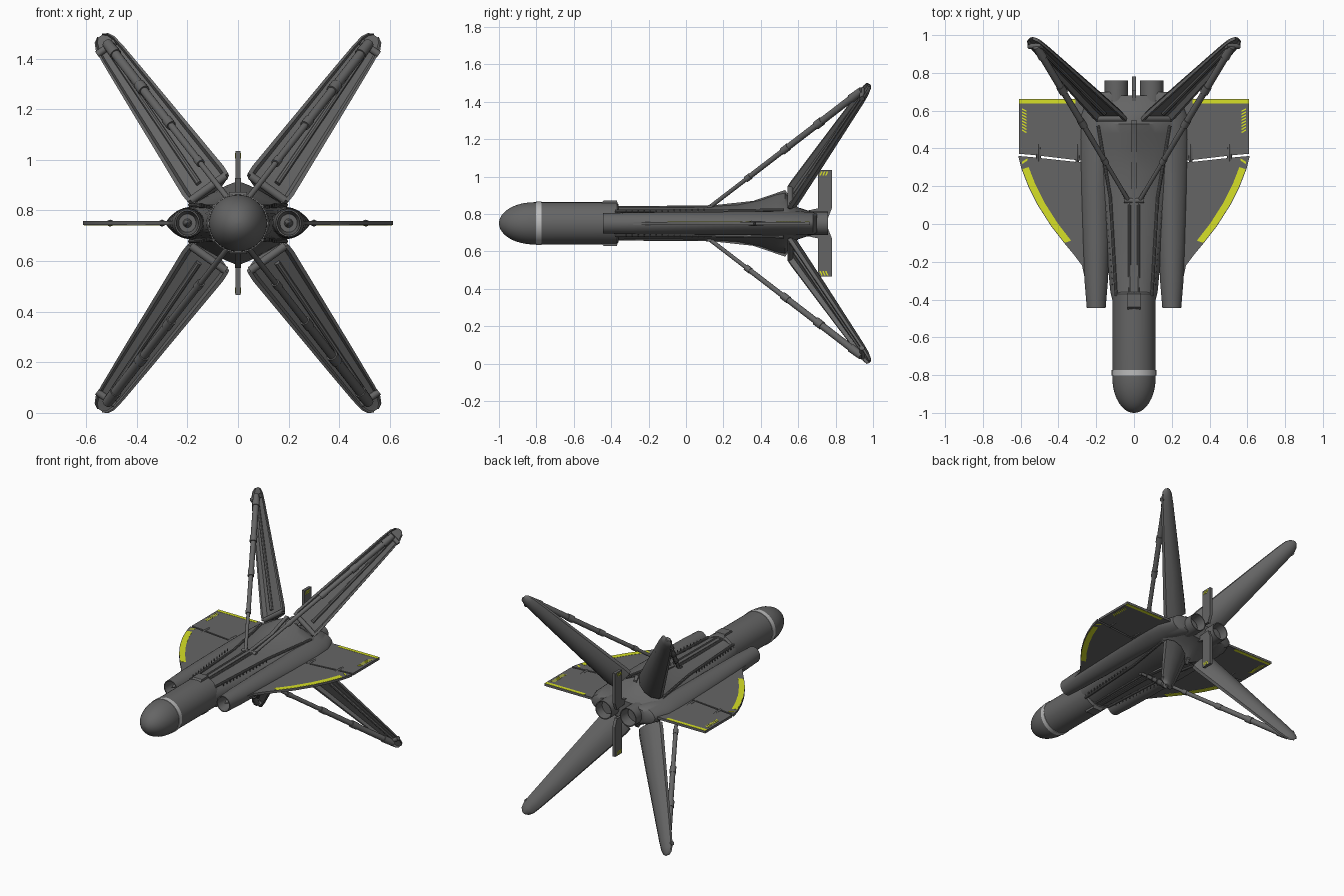
import bpy, bmesh, math
from mathutils import Vector, Matrix

Z0 = 0.75  # height of the body axis; everything is built around z = 0


def material(name, col):
    m = bpy.data.materials.new(name)
    m.diffuse_color = col
    return m


GREY = material("dark_grey", (0.13, 0.13, 0.13, 1))
YELLOW = material("marking_yellow", (0.68, 0.75, 0.02, 1))
LIGHT = material("light_band", (0.5, 0.5, 0.5, 1))


def make(name, verts, faces, mat=GREY, angle=35):
    me = bpy.data.meshes.new(name)
    me.from_pydata([tuple(v) for v in verts], [], faces)
    bm = bmesh.new()
    bm.from_mesh(me)
    bmesh.ops.recalc_face_normals(bm, faces=bm.faces)
    bm.to_mesh(me)
    bm.free()
    ob = bpy.data.objects.new(name, me)
    bpy.context.collection.objects.link(ob)
    ob.location.z = Z0
    me.materials.append(mat)
    bpy.ops.object.select_all(action='DESELECT')
    ob.select_set(True)
    bpy.context.view_layer.objects.active = ob
    bpy.ops.object.shade_smooth_by_angle(angle=math.radians(angle))
    return ob


def loft(name, rings, mat=GREY, angle=35):
    n = len(rings[0])
    verts = [v for r in rings for v in r]
    faces = [(i * n + j, i * n + (j + 1) % n, (i + 1) * n + (j + 1) % n, (i + 1) * n + j)
             for i in range(len(rings) - 1) for j in range(n)]
    faces += [tuple(range(n)), tuple(range(len(verts) - n, len(verts)))]
    return make(name, verts, faces, mat, angle)


def ring(y, rx, rz, cx=0, cz=0, e=2.0, n=40):
    # superellipse section across the body axis; e < 2 gives a pointed lens
    out = []
    for k in range(n):
        a = 2 * math.pi * k / n
        c, s = math.cos(a), math.sin(a)
        out.append(Vector((cx + rx * math.copysign(abs(c) ** (2 / e), c), y,
                           cz + rz * math.copysign(abs(s) ** (2 / e), s))))
    return out


def rod(name, p, q, radii, n=16, mat=GREY):
    # stepped round bar: radii = [(fraction, radius), ...]
    p, q = Vector(p), Vector(q)
    rot = (q - p).to_track_quat('Z', 'Y')
    rings = [[p.lerp(q, t) + rot @ Vector((r * math.cos(2 * math.pi * k / n), r * math.sin(2 * math.pi * k / n), 0))
              for k in range(n)] for t, r in radii]
    return loft(name, rings, mat)


def plate(name, pts, h, mat=GREY, sx=1, upright=False, sz=1):
    # flat outline of thickness 2h, in the xy plane or (upright) the yz plane
    def place(a, b, o):
        return Vector((o, a, b * sz)) if upright else Vector((a * sx, b, o))
    return loft(name, [[place(a, b, o) for a, b in pts] for o in (-h, h)], mat, 20)


# nose: rounded dome and forward barrel
dome = [ring(-0.81 - 0.19 * math.cos(a), 0.115 * math.sin(a), 0.113 * math.sin(a))
        for a in [0.02 + k * (math.pi / 2 - 0.02) / 12 for k in range(13)]]
loft("nose_barrel", dome + [ring(-0.37, 0.115, 0.113), ring(-0.36, 0.1, 0.1)])
loft("nose_band", [ring(-0.802, 0.113, 0.111), ring(-0.802, 0.118, 0.116),
                   ring(-0.772, 0.118, 0.116), ring(-0.772, 0.113, 0.111)], LIGHT)
for sz in (1, -1):
    plate("nose_collar", [(-0.46, 0.1), (-0.44, 0.122), (-0.37, 0.122), (-0.36, 0.09)], 0.035, upright=True, sz=sz)

# central body, swelling to a diamond where the legs hinge
loft("fuselage", [ring(y, rx, rz, e=e) for y, rx, rz, e in (
    (-0.42, 0.11, 0.1, 2), (-0.36, 0.125, 0.088, 2), (-0.1, 0.15, 0.086, 1.9), (0.12, 0.18, 0.09, 1.8),
    (0.28, 0.21, 0.1, 1.6), (0.40, 0.24, 0.125, 1.4), (0.48, 0.26, 0.155, 1.25), (0.53, 0.27, 0.165, 1.2),
    (0.55, 0.265, 0.14, 1.3), (0.60, 0.25, 0.085, 1.7), (0.68, 0.2, 0.06, 2))])

for sx in (1, -1):
    # engine nacelle with hollow intake and centre bullet
    loft("nacelle", [ring(y, rx, rz, cx=sx * cx, e=e) for y, cx, rx, rz, e in (
        (-0.36, 0.2, 0.034, 0.036, 2), (-0.445, 0.2, 0.044, 0.048, 2), (-0.445, 0.2, 0.05, 0.054, 2),
        (-0.30, 0.2, 0.062, 0.058, 1.9), (-0.1, 0.2, 0.07, 0.06, 1.8), (0.2, 0.2, 0.08, 0.062, 1.6),
        (0.45, 0.19, 0.095, 0.064, 1.5), (0.58, 0.17, 0.11, 0.064, 1.6), (0.68, 0.14, 0.1, 0.06, 1.9),
        (0.70, 0.12, 0.07, 0.05, 2))])
    rod("intake_bullet", (sx * 0.2, -0.43, 0), (sx * 0.2, -0.34, 0), [(0, 0.002), (0.3, 0.012), (1, 0.02)])
    # exhaust nozzle
    loft("exhaust_nozzle", [ring(y, r, r, cx=sx * 0.093, n=32) for y, r in (
        (0.55, 0.058), (0.66, 0.062), (0.76, 0.062), (0.76, 0.056), (0.67, 0.05))])

    # main wing and trailing flap
    lead = [(0.25, -0.34), (0.275, -0.22), (0.32, -0.16), (0.37, -0.1), (0.44, -0.01),
            (0.51, 0.1), (0.56, 0.2), (0.595, 0.29), (0.613, 0.36)]
    plate("wing", [(0.15, -0.34)] + lead + [(0.55, 0.355), (0.3, 0.328), (0.15, 0.328)], 0.008, sx=sx)
    plate("wing_flap", [(0.15, 0.338), (0.3, 0.338), (0.53, 0.365), (0.61, 0.372), (0.61, 0.662), (0.15, 0.662)],
          0.008, sx=sx)
    for hx in (0.3, 0.505):
        rod("flap_actuator", (sx * hx, 0.32, 0), (sx * hx, 0.46, 0), [(0, 0.006), (0.2, 0.014), (0.6, 0.012), (1, 0.003)], 8)

    # yellow markings, showing through both faces of the wing
    edge = [(x - 0.004, y) for x, y in lead[3:8]]
    plate("leading_edge_stripe", edge + [(x - 0.033, y + 0.012) for x, y in reversed(edge)], 0.0093, YELLOW, sx)
    plate("trailing_edge_stripe", [(0.31, 0.637), (0.609, 0.637), (0.609, 0.66), (0.31, 0.66)], 0.0093, YELLOW, sx)
    plate("wing_tip_mark", [(0.565, 0.335), (0.592, 0.318), (0.592, 0.33), (0.565, 0.347)], 0.0093, YELLOW, sx)
    for k in range(8):
        y = 0.48 + k * 0.016
        plate("flap_hatch", [(0.568, y), (0.594, y + 0.014), (0.594, y + 0.022), (0.568, y + 0.008)], 0.0093, YELLOW, sx)

# upper and lower tail fins with hatched tips
for sz in (1, -1):
    plate("tail_fin", [(0.56, 0.05), (0.705, 0.08), (0.705, 0.285), (0.78, 0.285), (0.78, 0.08), (0.76, 0.03)],
          0.01, upright=True, sz=sz)
    for k in range(3):
        y = 0.713 + k * 0.015
        plate("fin_hatch", [(y, 0.255), (y + 0.008, 0.255), (y + 0.018, 0.278), (y + 0.01, 0.278)],
              0.0113, YELLOW, upright=True, sz=sz)
    # spine between the leg bays
    plate("body_spine", [(-0.36, 0.07), (-0.36, 0.09), (0.12, 0.094), (0.36, 0.12), (0.53, 0.178), (0.55, 0.15), (0.55, 0.05)],
          0.012, upright=True, sz=sz)


def leg_parts(sx, sz):
    def flip(v):
        return Vector((v.x * sx, v.y, v.z * sz))
    root = Vector((0.115, 0.555, 0.135))
    across = Vector((0.815, 0, -0.58))
    along = Vector((0.58 * 0.869, 0.496, 0.815 * 0.869)).normalized()
    front = across.cross(along)
    if front.y > 0:
        front = -front

    def at(u, t, n):
        return flip(root + across * u + along * t + front * n)

    # leg shell: channel facing forward, faceted convex back, rounded tip
    section = [(-1, 0.3), (-0.84, 0.3), (-0.72, -0.25), (0.72, -0.25), (0.84, 0.3), (1, 0.3),
               (0.97, -0.15), (0.55, -0.8), (0, -1), (-0.55, -0.8), (-0.97, -0.15)]
    stations = [(0, 0.098, 0.05), (0.04, 0.1, 0.05), (0.3, 0.083, 0.044), (0.55, 0.067, 0.036), (0.75, 0.053, 0.03),
                (0.81, 0.046, 0.026), (0.84, 0.033, 0.02), (0.855, 0.012, 0.012)]
    loft("landing_leg", [[at(u * w, t, n * d) for u, n in section] for t, w, d in stations], angle=30)
    # hinge barrel, inner rail and foot pad
    rod("leg_hinge", at(-0.085, 0.005, 0), at(0.085, 0.005, 0), [(0, 0.016), (1, 0.016)])
    rod("leg_inner_rail", at(0.02, 0.05, -0.005), at(0.005, 0.8, 0), [(0, 0.012), (1, 0.009)], 8)
    rod("leg_foot_pin", at(-0.035, 0.79, 0.006), at(0.052, 0.79, 0.006), [(0, 0.014), (1, 0.014)])
    # telescopic strut with collars
    low, top = flip(Vector((0.03, 0.125, 0.085))), at(-0.006, 0.8, 0.014)
    rod("leg_strut", low, top, [
        (0, 0.011), (0.24, 0.011), (0.24, 0.017), (0.27, 0.017), (0.27, 0.014), (0.48, 0.014), (0.48, 0.02),
        (0.52, 0.02), (0.52, 0.017), (0.70, 0.017), (0.70, 0.023), (0.74, 0.023), (0.74, 0.019), (0.93, 0.019),
        (0.93, 0.024), (1, 0.02)])
    rod("strut_pivot", low - Vector((0.022, 0, 0)), low + Vector((0.022, 0, 0)), [(0, 0.014), (1, 0.014)])
    # raised edges of the leg bay along the body
    for p, q in (((0.022, -0.36, 0.084), (0.025, 0.14, 0.088)), ((0.095, -0.38, 0.066), (0.125, 0.14, 0.066)),
                 ((0.125, 0.14, 0.066), (0.19, 0.52, 0.072))):
        rod("leg_bay_rail", flip(Vector(p)), flip(Vector(q)), [(0, 0.008), (1, 0.008)], 8)
    # rivets beside the bay
    for k in range(14):
        c = flip(Vector((0.115 + k * 0.0025, -0.32 + k * 0.032, 0.056 + k * 0.0008)))
        rod("bay_rivet", c, c + Vector((0, 0, sz * 0.013)), [(0, 0.004), (1, 0.004)], 6)


for sx in (1, -1):
    for sz in (1, -1):
        leg_parts(sx, sz)
